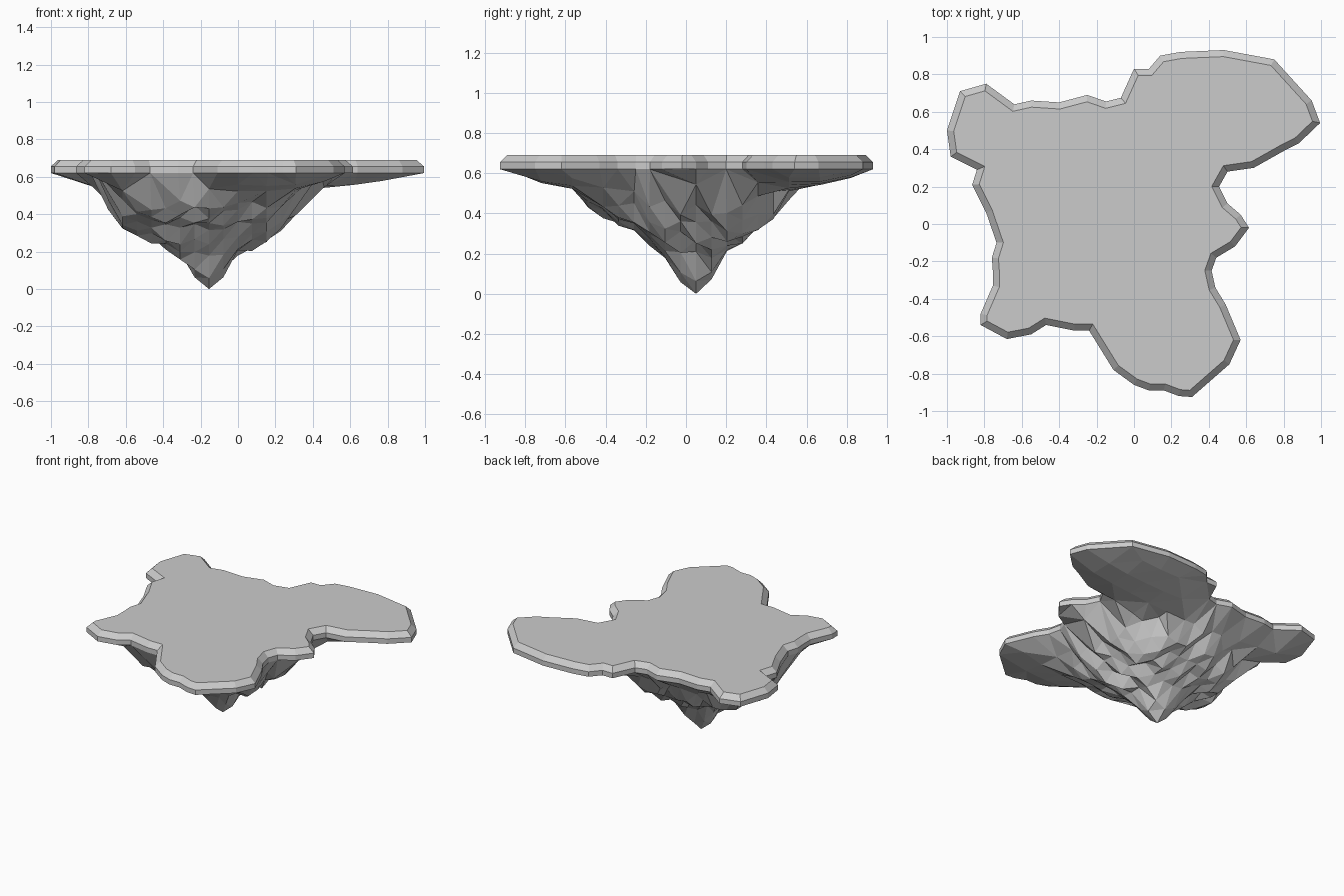
import bpy, bmesh, math, random
from mathutils import Vector
from mathutils.geometry import delaunay_2d_cdt, intersect_point_line

if "Cube" in bpy.data.objects:
    bpy.data.objects.remove(bpy.data.objects["Cube"])

random.seed(4)
TIP = Vector((-0.155, 0.05))
CELL = 0.077

# Coastline of the floating island, clockwise seen from above
COAST = [Vector(p) for p in [
    (-.93, .71), (-.79, .75), (-.64, .64), (-.55, .66), (-.40, .65), (-.25, .69),
    (-.15, .655), (-.07, .675), (0, .83), (.08, .83), (.14, .90), (.25, .92),
    (.48, .93), (.75, .88), (.95, .66), (.995, .54), (.88, .43), (.80, .39),
    (.64, .30), (.50, .28), (.455, .20), (.50, .11), (.57, .05), (.615, -.02),
    (.54, -.12), (.44, -.18), (.415, -.25), (.435, -.34), (.49, -.43), (.57, -.62),
    (.51, -.75), (.31, -.925), (.24, -.92), (.16, -.89), (.08, -.89), (0, -.86),
    (-.11, -.78), (-.24, -.57), (-.32, -.57), (-.47, -.54), (-.55, -.59),
    (-.68, -.615), (-.82, -.54), (-.82, -.48), (-.755, -.33), (-.755, -.25),
    (-.76, -.18), (-.735, -.10), (-.79, .06), (-.865, .21), (-.84, .29),
    (-.98, .36), (-1, .50)]]
N = len(COAST)


def inset(points, d):
    """Move every outline point inward along its corner bisector."""
    out = []
    for i, p in enumerate(points):
        a = (p - points[i - 1]).normalized()
        b = (points[(i + 1) % len(points)] - p).normalized()
        na, nb = Vector((a.y, -a.x)), Vector((b.y, -b.x))
        out.append(p + (na + nb) * d / max(1 + na.dot(nb), .6))
    return out


def ring(bm, points, z):
    return [bm.verts.new((p.x, p.y, z)) for p in points]


def finish(bm, name):
    mesh = bpy.data.meshes.new(name)
    bm.to_mesh(mesh)
    bm.free()
    bpy.context.collection.objects.link(bpy.data.objects.new(name, mesh))


def coast_distance(p):
    """Distance to the coastline, negative outside it."""
    best, inside = 9, False
    for a, b in zip(COAST, COAST[1:] + COAST[:1]):
        q, t = intersect_point_line(p, a, b)
        q = a.lerp(b, min(max(t, 0), 1))
        best = min(best, (p - q).length)
        if (a.y > p.y) != (b.y > p.y):
            if p.x < a.x + (p.y - a.y) / (b.y - a.y) * (b.x - a.x):
                inside = not inside
    return best if inside else -best


# Underside profile: z and the left, right, front, back reach at that height
LEVELS = [
    (.51, -.71, .38, -.51, .52), (.44, -.69, .33, -.48, .48),
    (.36, -.63, .28, -.32, .41), (.29, -.50, .20, -.24, .31),
    (.20, -.34, .02, -.09, .20), (.06, -.23, -.08, -.03, .12)]


def reaches(p):
    """Radius of every level in the direction of p, ending at the tip."""
    c, s = (p - TIP).normalized()
    out = []
    for z, x0, x1, y0, y1 in LEVELS:
        rx = x1 - TIP.x if c > 0 else TIP.x - x0
        ry = y1 - TIP.y if s > 0 else TIP.y - y0
        out.append((z, (abs(c / rx) ** 2.4 + abs(s / ry) ** 2.4) ** (-1 / 2.4)))
    return out + [(0, 0)]


# Flat ground slab with a chamfered rim
bm = bmesh.new()
low, mid = ring(bm, COAST, .62), ring(bm, COAST, .655)
top = ring(bm, inset(COAST, .035), .69)
for a, b in ((low, mid), (mid, top)):
    for i in range(N):
        bm.faces.new((a[i - 1], a[i], b[i], b[i - 1]))
bm.faces.new(top)
bmesh.ops.recalc_face_normals(bm, faces=bm.faces)
finish(bm, "ground_slab")

# Rocky underside: jagged stepped core with smoother slopes out to the lobes
depth = [(p, .62) for p in COAST]
for i in range(-14, 18):
    for j in range(-14, 14):
        p = TIP + Vector((i, j)) * CELL
        edge = coast_distance(p)
        if edge < .025:
            continue
        if i == j == 0:
            depth.append((p, 0))
            continue
        r = (p - TIP).length
        prof = reaches(p)
        if r > prof[0][1]:
            # lobes: coarse points, straight slope from core to coast
            if (i % 2 or j % 2) or edge < .07:
                continue
            gap = r - prof[0][1]
            depth.append((p, .62 - .11 * edge * 2.5 / (edge * 2.5 + gap)))
            continue
        for (z0, r0), (z1, r1) in zip(prof, prof[1:]):
            if r >= r1:
                z = z1 + (z0 - z1) * (r - r1) / (r0 - r1)
                break
        # broken rock blocks
        if r > .12:
            z += random.choice((-.03, -.015, .01, .04))
        depth.append((p.copy(), min(z, .51)))

co, _, tris, origin, _, _ = delaunay_2d_cdt(
    [p for p, z in depth], [], [list(range(N))[::-1]], 1, 1e-5)
bm = bmesh.new()
verts = [bm.verts.new((c.x, c.y, depth[o[0]][1])) for c, o in zip(co, origin)]
for t in tris:
    bm.faces.new([verts[k] for k in reversed(t)])
bmesh.ops.join_triangles(bm, faces=bm.faces, angle_face_threshold=.5,
                         angle_shape_threshold=.8)
finish(bm, "rock_underside")
